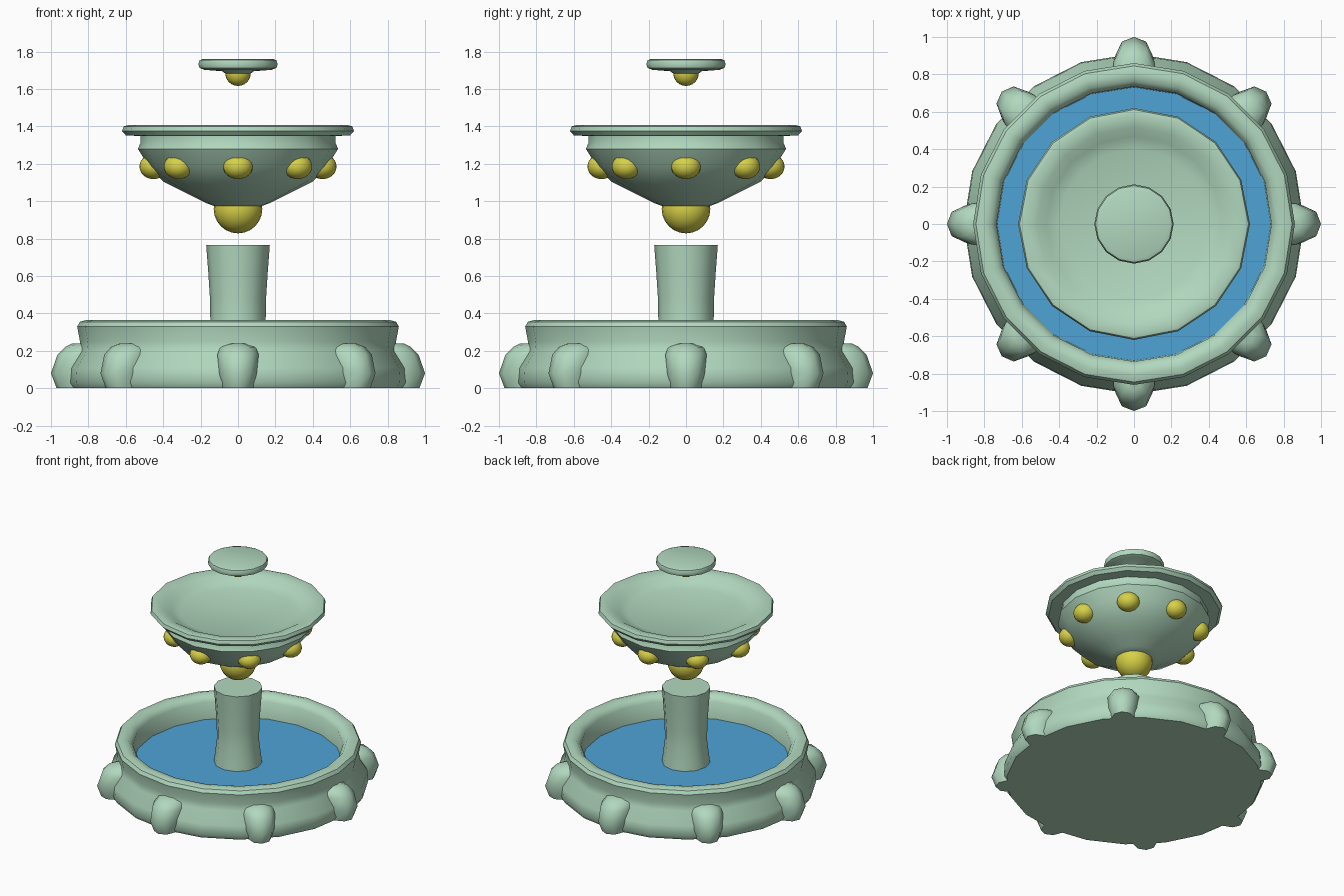
import bpy, bmesh, math
from mathutils import Matrix, Vector

if "Cube" in bpy.data.objects:
    bpy.data.objects.remove(bpy.data.objects["Cube"])


def material(name, rgb):
    m = bpy.data.materials.new(name)
    m.diffuse_color = (*rgb, 1)
    m.use_nodes = True
    m.node_tree.nodes["Principled BSDF"].inputs["Base Color"].default_value = m.diffuse_color
    return m


GREEN = material("pale_green_stone", (0.445, 0.69, 0.52))
GOLD = material("yellow_gold", (0.68, 0.64, 0.062))
BLUE = material("water_blue", (0.076, 0.37, 0.67))


def finish(name, bm, mat, angle=40):
    bmesh.ops.remove_doubles(bm, verts=bm.verts, dist=1e-5)
    bmesh.ops.recalc_face_normals(bm, faces=bm.faces)
    me = bpy.data.meshes.new(name)
    bm.to_mesh(me)
    bm.free()
    me.materials.append(mat)
    ob = bpy.data.objects.new(name, me)
    bpy.context.collection.objects.link(ob)
    bpy.ops.object.select_all(action='DESELECT')
    ob.select_set(True)
    bpy.context.view_layer.objects.active = ob
    bpy.ops.object.shade_smooth_by_angle(angle=math.radians(angle))
    return ob


def loft(bm, rings):
    loops = [[bm.verts.new(p) for p in ring] for ring in rings]
    n = len(loops[0])
    for a, b in zip(loops, loops[1:]):
        for i in range(n):
            j = (i + 1) % n
            bm.faces.new((a[i], a[j], b[j], b[i]))
    bm.faces.new(loops[0][::-1])
    bm.faces.new(loops[-1])


def lathe(name, profile, sides, mat, angle=40):
    bm = bmesh.new()
    loft(bm, [[(r * math.cos(2 * math.pi * i / sides),
                r * math.sin(2 * math.pi * i / sides), z)
               for i in range(sides)] for r, z in profile])
    return finish(name, bm, mat, angle)


def ball(name, centre, scale, turn=0):
    bm = bmesh.new()
    bmesh.ops.create_uvsphere(bm, u_segments=20, v_segments=12, radius=1)
    bm.transform(Matrix.Translation(centre) @ Matrix.Rotation(turn, 4, 'Z')
                 @ Matrix.Diagonal((*scale, 1)))
    return finish(name, bm, GOLD, 60)


# Large basin with a rolled rim, and the water in it
lathe("basin", [(0.89, 0), (0.91, 0.03), (0.905, 0.11), (0.85, 0.2),
                (0.845, 0.25), (0.86, 0.33), (0.845, 0.355), (0.81, 0.365),
                (0.765, 0.355), (0.735, 0.32), (0.73, 0.15)], 20, GREEN)
lathe("water", [(0.732, 0.17), (0.732, 0.188)], 20, BLUE)

# Waisted column
lathe("column", [(0.17, 0.16), (0.165, 0.22), (0.148, 0.36), (0.15, 0.48),
                 (0.159, 0.62), (0.17, 0.765)], 12, GREEN)

# Eight rounded feet around the basin
for k in range(8):
    bm = bmesh.new()
    rings = []
    for z, hw, out in [(0, 0.085, 0.97), (0.08, 0.1, 1.0),
                       (0.18, 0.11, 0.965), (0.22, 0.095, 0.925),
                       (0.238, 0.05, 0.89)]:
        rings.append([(0.8, -hw, z), (out - 0.1, -hw, z),
                      (out - 0.025, -hw * 0.65, z), (out, 0, z),
                      (out - 0.025, hw * 0.65, z), (out - 0.1, hw, z),
                      (0.8, hw, z)])
    loft(bm, rings)
    bm.transform(Matrix.Rotation(k * math.pi / 4, 4, 'Z'))
    finish(f"basin_foot_{k + 1}", bm, GREEN, 50)

# Upper bowl with a wide lip and shallow dish
lathe("upper_bowl", [(0.13, 0.975), (0.17, 0.99), (0.27, 1.04), (0.40, 1.105),
                     (0.48, 1.19), (0.535, 1.28), (0.52, 1.315),
                     (0.52, 1.348), (0.60, 1.352), (0.62, 1.375),
                     (0.612, 1.4), (0.59, 1.406), (0.52, 1.39),
                     (0.47, 1.36), (0.40, 1.335)], 16, GREEN)
ball("bowl_finial", Vector((0, 0, 0.958)), (0.13, 0.13, 0.13))

# Eight studs around the bowl
for k in range(8):
    a = k * math.pi / 4
    ball(f"bowl_stud_{k + 1}",
         Vector((0.452 * math.cos(a), 0.452 * math.sin(a), 1.185)),
         (0.075, 0.08, 0.067), a)

# Small top disc with its knob
lathe("top_disc", [(0.065, 1.68), (0.085, 1.695), (0.18, 1.702),
                   (0.205, 1.712), (0.212, 1.733), (0.205, 1.754),
                   (0.185, 1.761)], 16, GREEN)
ball("top_knob", Vector((0, 0, 1.684)), (0.068, 0.068, 0.068))
